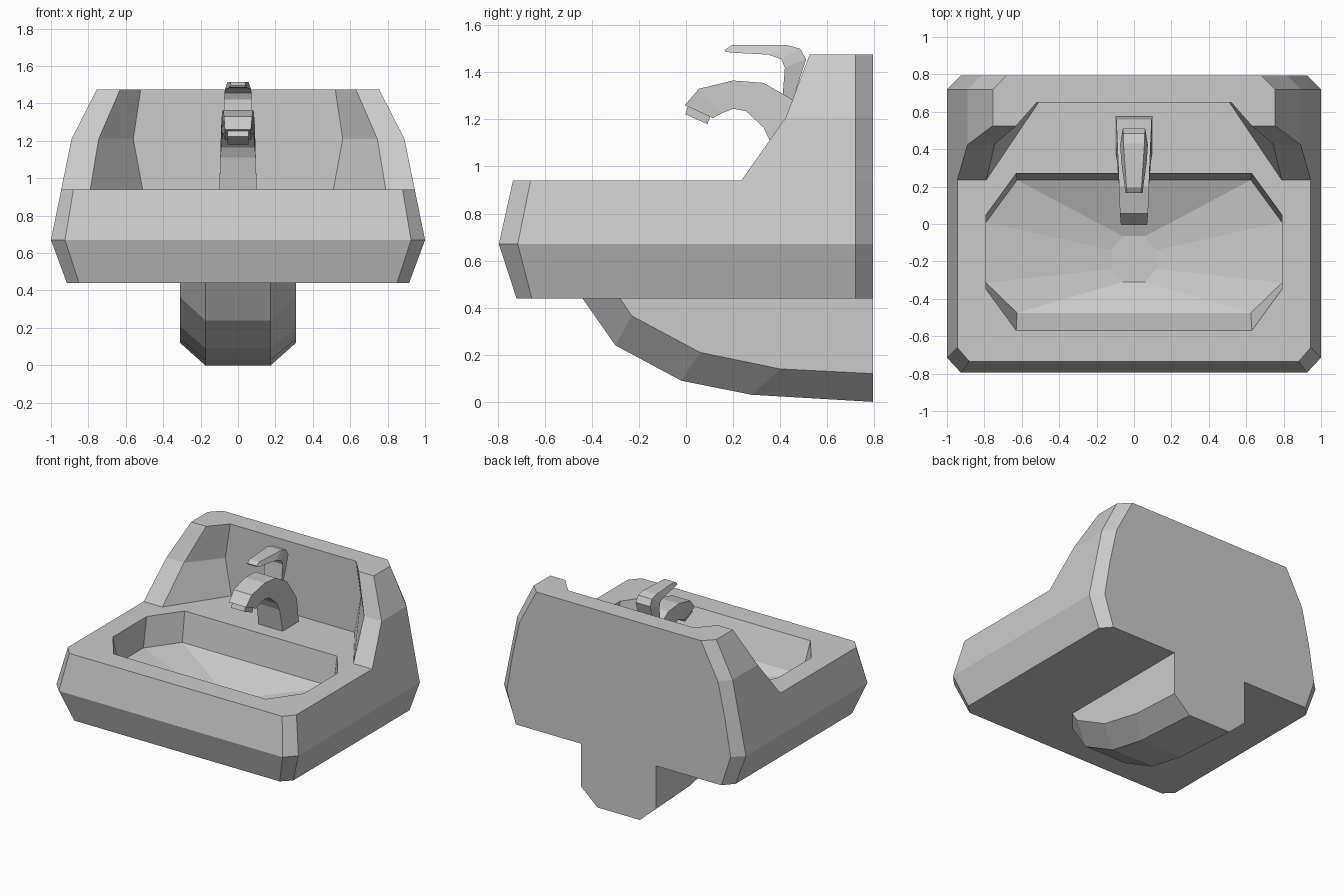
import bpy
import bmesh

cube = bpy.data.objects.get("Cube")
if cube:
    bpy.data.objects.remove(cube)

ceramic = bpy.data.materials.new("light_grey")
ceramic.use_nodes = True
grey = (0.6, 0.6, 0.6, 1)
ceramic.diffuse_color = grey
ceramic.node_tree.nodes["Principled BSDF"].inputs["Base Color"].default_value = grey


def loft(name, rings):
    """Skin a list of closed rings and cap both ends."""
    bm = bmesh.new()
    loops = [[bm.verts.new(p) for p in ring] for ring in rings]
    for a, b in zip(loops, loops[1:]):
        for i in range(len(a)):
            j = (i + 1) % len(a)
            bm.faces.new((a[i], a[j], b[j], b[i]))
    bm.faces.new(loops[0])
    bm.faces.new(loops[-1])
    bmesh.ops.recalc_face_normals(bm, faces=bm.faces)
    mesh = bpy.data.meshes.new(name)
    bm.to_mesh(mesh)
    bm.free()
    mesh.materials.append(ceramic)
    obj = bpy.data.objects.new(name, mesh)
    bpy.context.collection.objects.link(obj)
    return obj


def mirrored(half):
    """Complete a ring from its +x half."""
    return half + [(-x, y, z) for x, y, z in reversed(half)]


def octagon(z, x, x_in, front, front_in, back_in, back):
    return mirrored([(x_in, front, z), (x, front_in, z),
                     (x, back_in, z), (x_in, back, z)])


def bar(sections):
    """Rectangular bar from outer point, inner point, outer and inner half width."""
    return [mirrored([(wo, *outer), (wi, *inner)])
            for outer, inner, wo, wi in sections]


# Outer body, rim and bowl as one continuous skin
loft("basin", [
    octagon(0.44, 0.915, 0.85, -0.72, -0.655, 0.72, 0.795),
    octagon(0.67, 1.0, 0.925, -0.795, -0.715, 0.72, 0.795),
    octagon(0.94, 0.945, 0.88, -0.735, -0.66, 0.72, 0.795),
    octagon(0.94, 0.79, 0.63, -0.57, -0.35, 0.05, 0.27),
    octagon(0.72, 0.79, 0.625, -0.475, -0.315, 0.01, 0.235),
    octagon(0.60, 0.12, 0.06, -0.31, -0.24, -0.14, -0.065),
])

# Backsplash with side wings
loft("backsplash", [
    mirrored([(back, 0.795, z), (side, 0.72, z), (side, front, z),
              (wing, front, z), (corner, 0.65, z)])
    for z, back, side, front, wing, corner in (
        (0.94, 0.88, 0.945, 0.235, 0.79, 0.51),
        (1.21, 0.82, 0.89, 0.425, 0.745, 0.56),
        (1.475, 0.68, 0.755, 0.525, 0.63, 0.52))
])

# Curved support below the basin
keel = [(-0.44, 0.44), (-0.30, 0.24), (-0.02, 0.09), (0.28, 0.03), (0.795, 0.0)]
flank = [(-0.28, 0.44), (-0.23, 0.365), (0.06, 0.21), (0.40, 0.14), (0.795, 0.12)]
loft("support", [mirrored([(0.175, *k), (0.31, *f), (0.31, f[0], 0.45)])
                 for k, f in zip(keel, flank)])

# Arched spout
outer = [(0.575, 0.94), (0.56, 1.12), (0.45, 1.285), (0.33, 1.355),
         (0.2, 1.365), (0.055, 1.33), (-0.005, 1.26)]
inner = [(0.385, 0.94), (0.355, 1.11), (0.33, 1.165), (0.255, 1.235),
         (0.2, 1.245), (0.15, 1.225), (0.115, 1.205)]
widths = [0.1, 0.095, 0.09, 0.085, 0.08, 0.075, 0.07]
loft("spout", bar(zip(outer, inner, widths, widths)))

# Nozzle under the spout tip
loft("nozzle", bar([((0.01, 1.26), (0.105, 1.215), 0.055, 0.055),
                    ((-0.003, 1.222), (0.09, 1.18), 0.055, 0.055)]))

# Lever handle
top = [(0.45, 1.27), (0.51, 1.455), (0.485, 1.5), (0.43, 1.515),
       (0.195, 1.515), (0.165, 1.495)]
under = [(0.41, 1.29), (0.42, 1.42), (0.405, 1.455), (0.35, 1.475),
         (0.2, 1.483), (0.168, 1.487)]
spread = [0.075, 0.075, 0.072, 0.07, 0.05, 0.047]
loft("handle", bar((t, u, w * 0.8, w) for t, u, w in zip(top, under, spread)))
